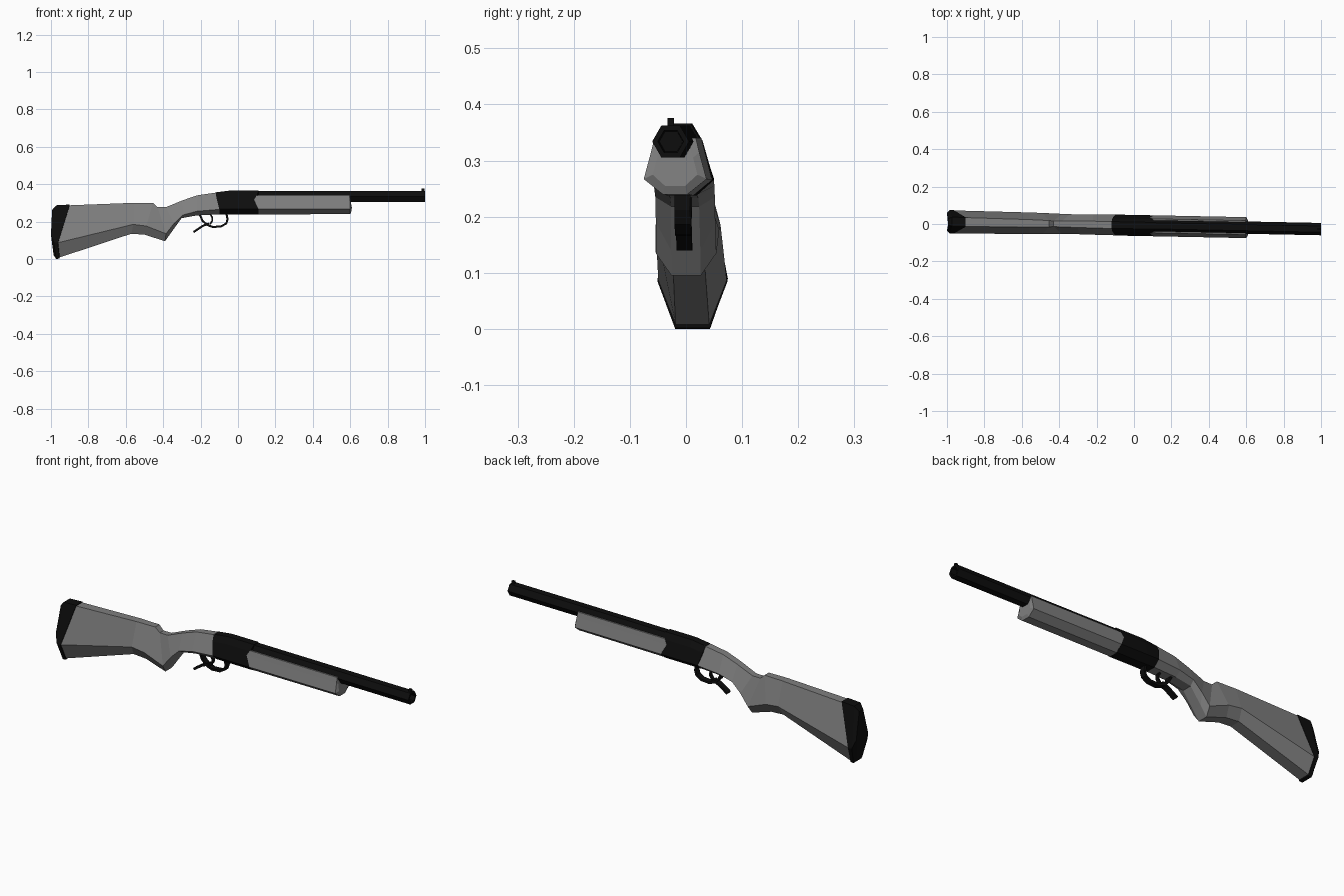
import bpy, bmesh
from mathutils import Vector


def material(name, value):
    m = bpy.data.materials.new(name)
    m.diffuse_color = (value, value, value, 1)
    return m


BLACK = material("black metal", 0.004)
GREY = material("grey furniture", 0.21)


def axis_y(x):
    """The whole model is turned very slightly about z."""
    return -0.0075 - 0.0198 * x


def finish(name, bm, mat):
    bmesh.ops.recalc_face_normals(bm, faces=bm.faces)
    me = bpy.data.meshes.new(name)
    bm.to_mesh(me)
    bm.free()
    me.materials.append(mat)
    ob = bpy.data.objects.new(name, me)
    bpy.context.collection.objects.link(ob)
    return ob


def loft(name, sections, mat, caps=(True, True)):
    """Each section lists (x, half width, z) from top to bottom; mirrored in y."""
    bm = bmesh.new()
    rings = []
    for sec in sections:
        pts = [(x, axis_y(x) + w, z) for x, w, z in sec]
        pts += [(x, axis_y(x) - w, z) for x, w, z in reversed(sec)]
        rings.append([bm.verts.new(p) for p in pts])
    for a, b in zip(rings, rings[1:]):
        n = len(a)
        for i in range(n):
            bm.faces.new((a[i], a[(i + 1) % n], b[(i + 1) % n], b[i]))
    for ring, use in ((rings[0], caps[0]), (rings[-1], caps[1])):
        if use:
            bm.faces.new(ring)
    return finish(name, bm, mat)


def ribbon(name, path, half_width, thick, mat):
    """A flat strip following an x-z path."""
    pts = [Vector(p) for p in path]
    secs = []
    for i, p in enumerate(pts):
        d = (pts[min(i + 1, len(pts) - 1)] - pts[max(i - 1, 0)]).normalized()
        n = Vector((-d.y, d.x)) * thick / 2
        a, b = p + n, p - n
        secs.append([(a.x, half_width, a.y), (b.x, half_width, b.y)])
    return loft(name, secs, mat)


# Butt pad
pad_front = [(-0.90, 0.025, 0.291), (-0.963, 0.0625, 0.085), (-0.955, 0.031, 0.002)]
loft("butt_pad", [
    [(-0.994, 0.016, 0.262), (-1.0, 0.048, 0.13), (-0.986, 0.022, 0.02)],
    [(-0.972, 0.025, 0.287), (-0.985, 0.0625, 0.09), (-0.972, 0.031, 0.0)],
    pad_front], BLACK)

# Stock with grip
loft("stock", [
    [(-0.90, 0.024, 0.287), (-0.963, 0.061, 0.087), (-0.955, 0.030, 0.008)],
    [(-0.56, 0.020, 0.30), (-0.56, 0.058, 0.185), (-0.57, 0.028, 0.135)],
    [(-0.455, 0.017, 0.30), (-0.49, 0.057, 0.176), (-0.50, 0.027, 0.13)],
    [(-0.43, 0.015, 0.277), (-0.385, 0.054, 0.135), (-0.39, 0.026, 0.095)],
    [(-0.385, 0.016, 0.277), (-0.342, 0.053, 0.19), (-0.358, 0.026, 0.14)],
    [(-0.30, 0.017, 0.312), (-0.295, 0.053, 0.235), (-0.302, 0.025, 0.218)],
    [(-0.22, 0.018, 0.34), (-0.22, 0.054, 0.255), (-0.22, 0.025, 0.233)],
    [(-0.11, 0.019, 0.356), (-0.10, 0.055, 0.265), (-0.10, 0.025, 0.239)]], GREY)


# Receiver
def body(xs, top):
    return list(zip(xs, (0.018, 0.036, 0.056, 0.025), (top, top - 0.03, 0.266, 0.238)))


loft("receiver", [body((-0.12, -0.115, -0.10, -0.10), 0.356),
                  body((-0.04, -0.04, -0.04, -0.04), 0.366),
                  body((0.11, 0.10, 0.11, 0.11), 0.366)], BLACK)

# Fore-end
loft("fore_end", [
    [(0.10, 0.037, 0.34), (0.085, 0.043, 0.315), (0.11, 0.056, 0.266), (0.11, 0.022, 0.238)],
    [(0.597, 0.037, 0.34), (0.598, 0.043, 0.315), (0.60, 0.056, 0.267), (0.60, 0.022, 0.24)],
    [(0.598, 0.025, 0.33), (0.602, 0.032, 0.305), (0.609, 0.040, 0.275), (0.606, 0.018, 0.255)]],
    GREY)


# Barrel: six-sided tube with a shallow bore
def hexagon(x, r, zc=0.334):
    h = r * 0.866
    return [(x, r / 2, zc + h), (x, r, zc), (x, r / 2, zc - h)]


loft("barrel", [hexagon(-0.05, 0.033), hexagon(1.0, 0.033),
                hexagon(1.0, 0.023), hexagon(0.96, 0.021)], BLACK)

# Front sight bead
loft("front_sight", [[(x, 0.006, 0.376), (x, 0.006, 0.355)] for x in (0.982, 0.996)], BLACK)

# Trigger guard, its rear lever and the trigger
ribbon("trigger_guard", [(-0.205, 0.238), (-0.19, 0.205), (-0.165, 0.182), (-0.135, 0.171),
                         (-0.09, 0.174), (-0.063, 0.19), (-0.056, 0.212), (-0.062, 0.245)],
       0.014, 0.011, BLACK)
ribbon("lever_tail", [(-0.155, 0.19), (-0.19, 0.176), (-0.238, 0.144)], 0.014, 0.011, BLACK)
ribbon("trigger", [(-0.15, 0.245), (-0.137, 0.22), (-0.137, 0.205), (-0.15, 0.186)],
       0.008, 0.009, BLACK)
